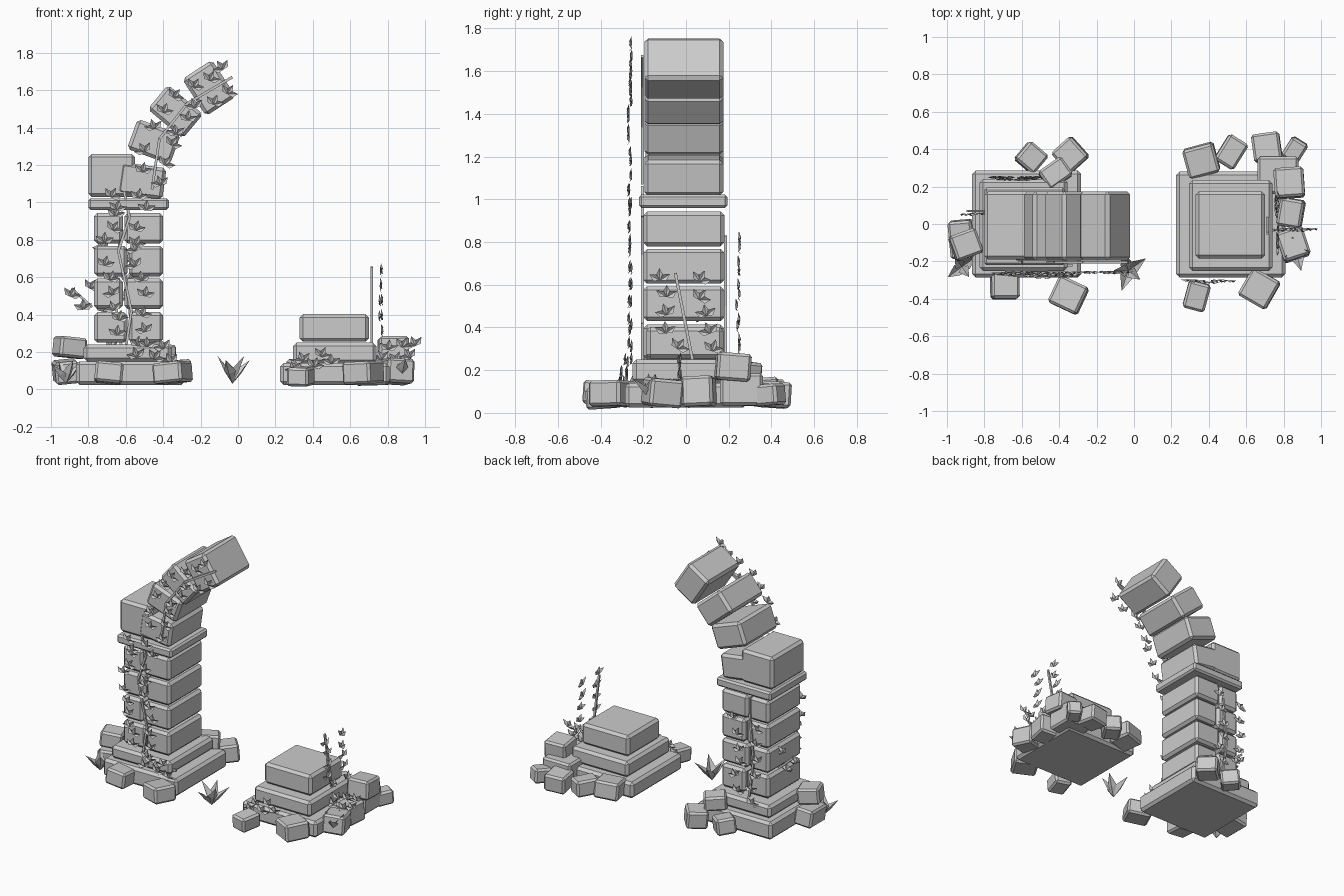
import bpy, bmesh, math, random
from mathutils import Matrix, Vector

random.seed(4)
if "Cube" in bpy.data.objects:
    bpy.data.objects.remove(bpy.data.objects["Cube"])

stone = bpy.data.materials.new("grey_stone")
stone.use_nodes = True
stone.diffuse_color = (0.6, 0.6, 0.6, 1)
stone.node_tree.nodes["Principled BSDF"].inputs["Base Color"].default_value = (0.6, 0.6, 0.6, 1)


def finish(name, bm):
    mesh = bpy.data.meshes.new(name)
    bm.to_mesh(mesh)
    bm.free()
    mesh.materials.append(stone)
    ob = bpy.data.objects.new(name, mesh)
    bpy.context.collection.objects.link(ob)
    return ob


def block(name, centre, size, rot=(0, 0, 0), chamfer=0.018):
    """Chamfered stone block, rotation in degrees."""
    bm = bmesh.new()
    bmesh.ops.create_cube(bm, size=1, matrix=Matrix.Diagonal((*size, 1)))
    ob = finish(name, bm)
    ob.location = centre
    ob.rotation_euler = [math.radians(a) for a in rot]
    mod = ob.modifiers.new("chamfer", "BEVEL")
    mod.width, mod.segments = chamfer, 1
    return ob


def span(name, x, y, z, chamfer=0.018):
    """Block given by its ranges."""
    rng = (x, y, z)
    return block(name, [(a + b) / 2 for a, b in rng], [b - a for a, b in rng], chamfer=chamfer)


def leaf(bm, m, length, width):
    """Pointed leaf folded along its midrib, growing along local +Y."""
    w, fold = width / 2, width * 0.3
    pts = [(0, 0, 0), (w, length * 0.45, fold), (0, length, 0),
           (-w, length * 0.45, fold), (0, length * 0.45, -fold * 0.3)]
    v = [bm.verts.new(m @ Vector(p)) for p in pts]
    for ids in ((0, 1, 4), (1, 2, 4), (2, 3, 4), (3, 0, 4)):
        bm.faces.new([v[i] for i in ids])


def vine(name, origin, u, path, spread, step=0.07, lift=0.055, stem=True):
    """Flat stem along a wall path (u, z) with leaf sprigs lifted off the wall."""
    origin, u, up = Vector(origin), Vector(u), Vector((0, 0, 1))
    n = u.cross(up)
    frame = Matrix((u, up, n)).transposed().to_4x4()
    bm = bmesh.new()
    side = 1
    for (a0, z0), (a1, z1) in zip(path, path[1:]):
        d = Vector((a1 - a0, z1 - z0, 0))
        mid = Vector(((a0 + a1) / 2, (z0 + z1) / 2, 0))
        turn = Matrix.Rotation(math.atan2(d.y, d.x), 4, "Z")
        if stem:
            bmesh.ops.create_cube(bm, size=1, matrix=Matrix.Translation(origin) @ frame
                                  @ Matrix.Translation(mid) @ turn
                                  @ Matrix.Diagonal((d.length, 0.014, 0.012, 1)))
        across = Vector((-d.y, d.x, 0)).normalized()
        count = max(1, round(d.length / step))
        for i in range(count):
            side = -side
            p = Vector((a0, z0, 0)) + d * ((i + 0.5) / count)
            p += across * side * spread * random.uniform(0.6, 1.1)
            p.z = lift + random.uniform(-0.008, 0.008)
            m = Matrix.Translation(origin) @ frame @ Matrix.Translation(p)
            m = m @ Matrix.Rotation(random.uniform(-0.6, 0.6), 4, "Z")
            for fan in (-58, 0, 58):
                leaf(bm, m @ Matrix.Rotation(math.radians(fan), 4, "Z"), 0.058, 0.034)
    return finish(name, bm)


def plant(name, centre, blades, length, start=0):
    """Ground plant with blades splaying outwards."""
    bm = bmesh.new()
    for i in range(blades):
        m = (Matrix.Translation(centre) @ Matrix.Rotation(start + i * math.tau / blades, 4, "Z")
             @ Matrix.Rotation(math.radians(48 + 14 * (i % 2)), 4, "X"))
        leaf(bm, m, length, 0.065)
    finish(name, bm)


# Standing pillar: stepped base, paired courses and cap
span("pillar_base_slab", (-0.865, -0.283), (-0.285, 0.285), (0.025, 0.15))
span("pillar_base_step", (-0.825, -0.355), (-0.25, 0.24), (0.15, 0.24))
for i, z in enumerate((0.25, 0.43, 0.605, 0.78)):
    joint = -0.60 + 0.012 * (-1) ** i
    span(f"pillar_course_{i}_outer", (-0.77, joint - 0.004), (-0.195, 0.175), (z, z + 0.163))
    span(f"pillar_course_{i}_inner", (joint + 0.004, -0.40), (-0.2, 0.18), (z, z + 0.163))
span("pillar_cap", (-0.80, -0.37), (-0.22, 0.195), (0.96, 1.022), 0.012)

# Broken arch: shoulder block and voussoirs turning inwards
span("arch_shoulder", (-0.80, -0.55), (-0.19, 0.175), (1.03, 1.26))
for i, (x, z, tilt) in enumerate(((-0.515, 1.115, 8), (-0.45, 1.325, 20),
                                  (-0.335, 1.485, 40), (-0.155, 1.612, 57))):
    wide, tall = (0.235, 0.19) if i == 3 else (0.245, 0.17)
    block(f"arch_stone_{i}", (x, -0.01, z), (wide, 0.37, tall), (0, tilt, 0))

# Ruined pillar stump
span("stump_base_slab", (0.225, 0.81), (-0.285, 0.28), (0.025, 0.14))
span("stump_step", (0.295, 0.74), (-0.25, 0.235), (0.14, 0.25))
span("stump_top", (0.33, 0.70), (-0.185, 0.175), (0.255, 0.402))

# Fallen rubble: x, y, z, width, depth, height, turn
rubble = ((-0.90, -0.11, 0.225, 0.15, 0.14, 0.11, 20), (-0.92, -0.08, 0.095, 0.13, 0.2, 0.12, 5),
          (-0.69, -0.33, 0.09, 0.15, 0.14, 0.11, 0), (-0.35, -0.38, 0.09, 0.17, 0.16, 0.11, -25),
          (-0.55, 0.355, 0.09, 0.13, 0.13, 0.11, 50), (-0.34, 0.37, 0.095, 0.14, 0.15, 0.12, 42),
          (-0.42, 0.27, 0.19, 0.15, 0.12, 0.1, 35), (0.36, 0.34, 0.10, 0.17, 0.16, 0.12, 15),
          (0.52, 0.385, 0.09, 0.12, 0.16, 0.11, -32), (0.71, 0.41, 0.085, 0.15, 0.15, 0.12, 8),
          (0.86, 0.395, 0.085, 0.1, 0.12, 0.1, -32), (0.77, 0.26, 0.11, 0.22, 0.2, 0.15, 0),
          (0.83, 0.22, 0.215, 0.16, 0.16, 0.13, 4), (0.335, -0.385, 0.07, 0.12, 0.15, 0.1, -15),
          (0.67, -0.345, 0.09, 0.17, 0.17, 0.12, -30), (0.85, -0.11, 0.095, 0.15, 0.16, 0.13, 18),
          (0.84, 0.06, 0.1, 0.13, 0.15, 0.14, -10))
for i, (x, y, z, w, d, h, turn) in enumerate(rubble):
    lean = (5 * math.sin(i * 2), 6 * math.cos(i * 3), turn)
    block(f"rubble_{i}", (x, y, z), (w, d, h), lean, 0.013)

# Climbing vines
X, Y = (1, 0, 0), (0, 1, 0)
vine("front_vine", (0, -0.205, 0), X, [(-0.6, 0.22), (-0.57, 0.42), (-0.64, 0.74),
     (-0.58, 0.92), (-0.61, 1.06)], 0.085, 0.04)
vine("arch_vine", (0, -0.205, 0), X, [(-0.46, 1.07), (-0.42, 1.34), (-0.27, 1.53),
     (-0.03, 1.67)], 0.07, 0.05)
vine("front_base_vine", (0, -0.22, 0), X, [(-0.56, 0.2), (-0.33, 0.18)], 0.04, 0.045)
vine("back_vine", (0, 0.185, 0), (-1, 0, 0), [(0.62, 0.2), (0.66, 0.5), (0.63, 0.83)], 0.08, 0.055)
vine("side_sprig", (0, 0.07, 0), X, [(-0.89, 0.54), (-0.78, 0.44)], 0.06, 0.05, 0.01)
vine("stump_vine", (0.715, 0, 0), Y, [(0.03, 0.25), (-0.05, 0.655)], 0.1, 0.04, 0.045)
vine("stump_side_leaves", (0, 0.03, 0), X, [(0.75, 0.18), (0.97, 0.2)], 0.04, 0.035, stem=False)
vine("stump_front_leaves", (0, -0.25, 0), X, [(0.28, 0.12), (0.52, 0.16)], 0.025, 0.05, stem=False)

# Ground plants
plant("centre_plant", (-0.03, -0.25, 0.03), 5, 0.17, 0.3)
plant("left_edge_plant", (-0.92, -0.23, 0.03), 4, 0.14, 2.2)
plant("right_edge_plant", (0.87, -0.16, 0.06), 4, 0.14, 3.4)
